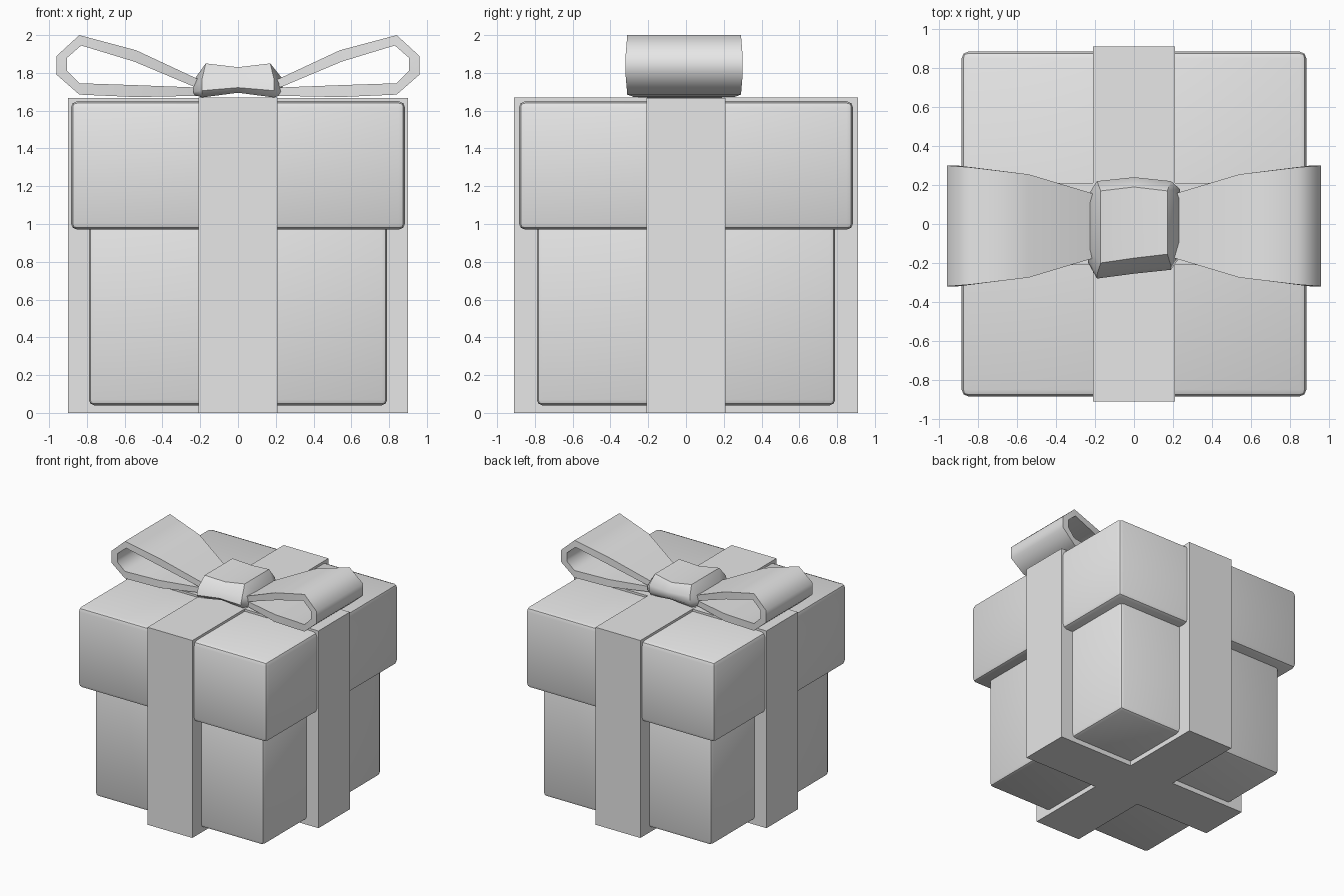
import bpy, bmesh, math

cube = bpy.data.objects.get("Cube")
if cube:
    bpy.data.objects.remove(cube, do_unlink=True)

grey = bpy.data.materials.new("plain grey")
grey.use_nodes = True
grey.diffuse_color = (0.8, 0.8, 0.8, 1)
grey.node_tree.nodes["Principled BSDF"].inputs["Base Color"].default_value = (0.8, 0.8, 0.8, 1)


def finish(name, bm, smooth=None):
    """Turn a bmesh into a coloured object, optionally smooth shaded."""
    bmesh.ops.recalc_face_normals(bm, faces=bm.faces)
    mesh = bpy.data.meshes.new(name)
    bm.to_mesh(mesh)
    bm.free()
    mesh.materials.append(grey)
    obj = bpy.data.objects.new(name, mesh)
    bpy.context.collection.objects.link(obj)
    if smooth:
        bpy.ops.object.select_all(action='DESELECT')
        obj.select_set(True)
        bpy.context.view_layer.objects.active = obj
        bpy.ops.object.shade_smooth_by_angle(angle=math.radians(smooth))
    return obj


def box(name, half_x, half_y, low, high, bevel=0):
    bm = bmesh.new()
    bmesh.ops.create_cube(bm, size=1)
    for v in bm.verts:
        v.co = (v.co.x * 2 * half_x, v.co.y * 2 * half_y, low + (v.co.z + 0.5) * (high - low))
    if bevel:
        bmesh.ops.bevel(bm, geom=bm.edges[:], offset=bevel, segments=2,
                        profile=0.5, affect='EDGES')
    finish(name, bm, 40 if bevel else None)


def loft(bm, rings):
    """Skin closed rings of points and cap both ends."""
    rings = [[bm.verts.new(p) for p in ring] for ring in rings]
    for a, b in zip(rings, rings[1:]):
        for i in range(len(a)):
            j = (i + 1) % len(a)
            bm.faces.new((a[i], a[j], b[j], b[i]))
    bm.faces.new(rings[0])
    bm.faces.new(rings[-1])


# Box, lid and the two crossing ribbon bands
box("box_body", 0.79, 0.79, 0.04, 1.1, 0.03)
box("box_lid", 0.885, 0.885, 0.97, 1.65, 0.035)
box("ribbon_band_side_to_side", 0.9, 0.21, 0, 1.668)
box("ribbon_band_front_to_back", 0.21, 0.91, 0, 1.67)

# Bow loops: outer and inner side of the folded ribbon, flaring outwards
outer = [(0.15, 1.74), (0.24, 1.78), (0.54, 1.92), (0.84, 2.0), (0.96, 1.89),
         (0.96, 1.79), (0.84, 1.685), (0.54, 1.672), (0.15, 1.68)]
inner = [(0.15, 1.70), (0.24, 1.73), (0.55, 1.86), (0.83, 1.945), (0.905, 1.88),
         (0.905, 1.81), (0.84, 1.745), (0.54, 1.735), (0.15, 1.72)]


def half_width(x):
    if x < 0.54:
        return 0.175 + (x - 0.24) * 0.3
    return min(0.31, 0.265 + (x - 0.54) * 0.12)


for name, side in (("bow_loop_left", 1), ("bow_loop_right", -1)):
    bm = bmesh.new()
    rings = []
    for (xo, zo), (xi, zi) in zip(outer, inner):
        w = half_width(xo)
        rings.append([(side * xo, -w - 0.01, zo), (side * xo, w - 0.01, zo),
                      (side * xi, w - 0.01, zi), (side * xi, -w - 0.01, zi)])
    loft(bm, rings)
    finish(name, bm, 60)

# Knot: chamfered sections along x, pinched at the middle and the ends
bm = bmesh.new()
rings = []
for x, front, back, low, high in ((-0.235, -0.20, 0.15, 1.685, 1.76),
                                  (-0.19, -0.28, 0.22, 1.67, 1.85),
                                  (0, -0.255, 0.24, 1.695, 1.83),
                                  (0.19, -0.235, 0.22, 1.67, 1.85),
                                  (0.235, -0.17, 0.18, 1.685, 1.77)):
    h = high - low
    # The shoulders lean inwards towards the top
    top_x = x * 0.9 if abs(x) < 0.2 else x
    rings.append([(x, front + 0.03, low), (x, front, low + 0.2 * h),
                  (x, front + 0.02, low + 0.55 * h), (top_x, front + 0.08, high),
                  (top_x, back - 0.05, high), (x, back, low + 0.55 * h),
                  (x, back, low + 0.2 * h), (x, back - 0.03, low)])
loft(bm, rings)
finish("bow_knot", bm, 50)
